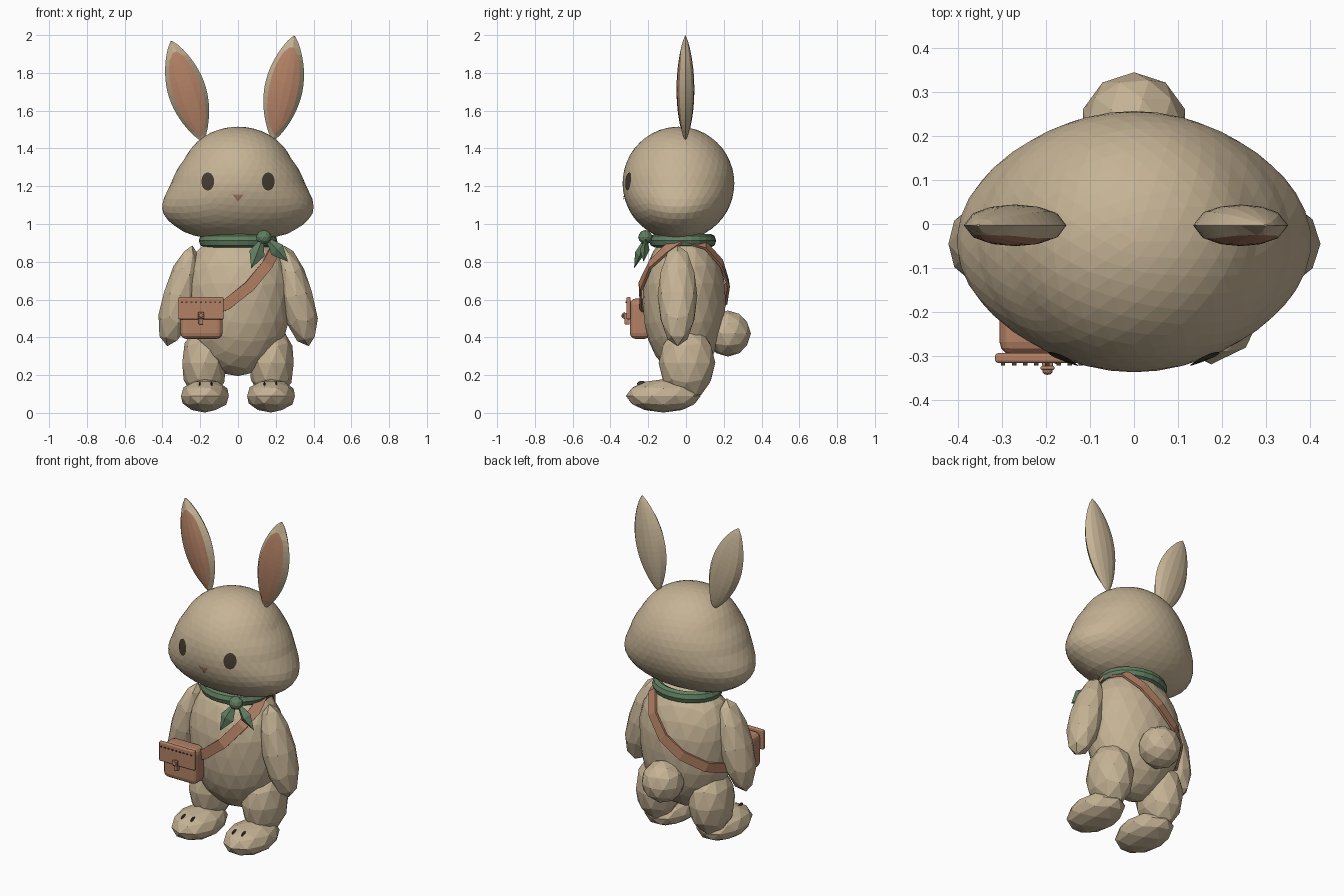
import bpy, bmesh
from math import sin, cos, pi, radians, sqrt
from mathutils import Vector, Matrix
from mathutils.bvhtree import BVHTree

cube = bpy.data.objects.get("Cube")
if cube:
    bpy.data.objects.remove(cube)


def material(name, rgb):
    m = bpy.data.materials.new(name)
    m.use_nodes = True
    m.diffuse_color = (*rgb, 1)
    m.node_tree.nodes["Principled BSDF"].inputs["Base Color"].default_value = (*rgb, 1)
    return m


FUR = material("beige fur", (0.56, 0.45, 0.30))
TAN = material("tan leather", (0.45, 0.22, 0.13))
GREEN = material("sage cloth", (0.12, 0.21, 0.12))
DARK = material("dark brown", (0.06, 0.045, 0.03))
NOSE = material("rosy brown", (0.38, 0.19, 0.13))


def finish(name, bm, *mats):
    bmesh.ops.recalc_face_normals(bm, faces=bm.faces)
    mesh = bpy.data.meshes.new(name)
    bm.to_mesh(mesh)
    bm.free()
    for m in mats:
        mesh.materials.append(m)
    obj = bpy.data.objects.new(name, mesh)
    bpy.context.collection.objects.link(obj)
    return obj


def surface(obj):
    bm = bmesh.new()
    bm.from_mesh(obj.data)
    tree = BVHTree.FromBMesh(bm)
    bm.free()
    return tree


def blob(name, loc, size, detail, mat=FUR, tilt=0, shape=None):
    """Faceted ellipsoid; shape bends the unit sphere before scaling."""
    bm = bmesh.new()
    bmesh.ops.create_icosphere(bm, subdivisions=detail, radius=1)
    spin = Matrix.Rotation(radians(tilt), 3, 'Y')
    for v in bm.verts:
        p = shape(v.co.copy()) if shape else v.co
        v.co = spin @ Vector(a * b for a, b in zip(p, size)) + Vector(loc)
    return finish(name, bm, mat)


def box(name, lo, hi, mat, bevel=0.0):
    bm = bmesh.new()
    bmesh.ops.create_cube(bm, size=1)
    for v in bm.verts:
        v.co = [l + (c + 0.5) * (h - l) for c, l, h in zip(v.co, lo, hi)]
    obj = finish(name, bm, mat)
    if bevel:
        mod = obj.modifiers.new("bevel", 'BEVEL')
        mod.width, mod.segments = bevel, 3
    return obj


def tube(name, rings, mat):
    """Closed loop of matching cross-sections."""
    bm = bmesh.new()
    vs = [[bm.verts.new(p) for p in ring] for ring in rings]
    n = len(vs[0])
    for i, a in enumerate(vs):
        b = vs[(i + 1) % len(vs)]
        for j in range(n):
            k = (j + 1) % n
            bm.faces.new((a[j], a[k], b[k], b[j]))
    return finish(name, bm, mat)


# Head: round from the side, wide cheeks low down
CHEEKS = [(-1, 2.2), (-.8, 1.75), (-.47, 1.54), (-.29, 1.4), (-.05, 1.22), (.45, 1.06), (1.01, 1.1)]


def cheek_shape(p):
    for (h0, w0), (h1, w1) in zip(CHEEKS, CHEEKS[1:]):
        if p.z <= h1:
            p.x *= w0 + (w1 - w0) * (p.z - h0) / (h1 - h0)
            break
    return p


head = blob("head", (0, -.04, 1.215), (.295, .296, .3), 4, shape=cheek_shape)
head_tree = surface(head)


# Painted face details laid on the head
def decal(name, cx, cz, rx, rz, sides, mat):
    def put(x, z):
        hit = head_tree.ray_cast(Vector((x, -2, z)), Vector((0, 1, 0)))[0]
        return bm.verts.new(hit + Vector((0, -.006, 0)))

    bm = bmesh.new()
    centre = put(cx, cz)
    rings = [[put(cx + f * rx * cos(a), cz + f * rz * sin(a))
              for a in (2 * pi * i / sides - pi / 2 for i in range(sides))] for f in (.5, 1)]
    for i in range(sides):
        j = (i + 1) % sides
        bm.faces.new((centre, rings[0][i], rings[0][j]))
        bm.faces.new((rings[0][i], rings[1][i], rings[1][j], rings[0][j]))
    return finish(name, bm, mat)


for side, s in (("left", 1), ("right", -1)):
    decal(side + "_eye", .16 * s, 1.225, .034, .048, 18, DARK)
decal("nose", 0, 1.144, .035, .026, 3, NOSE)


# Ears: leaf lofts whose front has a tan inner panel
def ear(name, base, length, tilt):
    rows, w_max, d_max = 18, .101, .047
    bm = bmesh.new()
    loops = []
    for i in range(rows + 1):
        t = .004 + .992 * i / rows
        w = w_max * sin(pi * t) ** .75
        d = d_max * sin(pi * t) ** .7
        inner = max(0, (t - .09) / .8 * (1 - (t - .09) / .8))
        f = max(.06, min(.8, .076 * (4 * inner) ** .55 / w))
        front = [(u, -1) for u in (-1, -f, -f / 2, 0, f / 2, f, 1)]
        back = [(u, 1) for u in (.75, .4, 0, -.4, -.75)]
        loops.append([bm.verts.new((u * w, q * d * sqrt(1 - u * u), t * length))
                      for u, q in front + back])
    n = len(loops[0])
    for i in range(rows):
        for j in range(n):
            k = (j + 1) % n
            face = bm.faces.new((loops[i][j], loops[i][k], loops[i + 1][k], loops[i + 1][j]))
            face.material_index = int(1 <= j <= 4 and .08 * rows < i + .5 < .9 * rows)
    bm.faces.new(loops[0])
    bm.faces.new(loops[-1])
    bm.transform(Matrix.Translation(base) @ Matrix.Rotation(radians(tilt), 4, 'Y'))
    return finish(name, bm, FUR, TAN)


ear("right_ear", (-.185, -.003, 1.435), .562, -17.5)
ear("left_ear", (.185, -.003, 1.44), .57, 11.5)


# Body and tail
def egg(p):
    p.x *= 1 + .2 * max(0, p.z)
    p.y *= 1 + .1 * max(0, p.z)
    return p


body = blob("body", (0, -.01, .58), (.28, .22, .385), 3, shape=egg)
blob("tail", (0, .222, .42), (.122, .122, .122), 2)


# Limbs, mirrored
def arm_shape(p):
    w = 1 - .14 * p.z
    return Vector((p.x * w, p.y, p.z))


for side, s in (("left", 1), ("right", -1)):
    blob(side + "_arm", (.308 * s, -.045, .62), (.09, .105, .275), 2, tilt=-14 * s, shape=arm_shape)
    blob(side + "_leg", (.178 * s, .005, .265), (.123, .15, .2), 2)
    foot = blob(side + "_foot", (.175 * s, -.12, .09), (.133, .198, .088), 2)
    tree = surface(foot)
    for k, x in enumerate((.14, .203)):
        p = tree.ray_cast(Vector((x * s, -.235, 1)), Vector((0, 0, -1)))[0]
        blob(f"{side}_toe_line_{k + 1}", p, (.005, .024, .014), 2, DARK)

# Neck scarf with knot and two tails
rings = []
for i in range(24):
    a = 2 * pi * i / 24
    rings.append([((.178 + .03 * cos(b)) * cos(a), -.018 + (.148 + .03 * cos(b)) * sin(a),
                   .912 + .036 * sin(b)) for b in (2 * pi * j / 8 for j in range(8))])
tube("scarf", rings, GREEN)
blob("scarf_knot", (.137, -.215, .93), (.042, .038, .038), 2, GREEN)


def petal(name, start, end, width, thick):
    a, b = Vector(start), Vector(end)
    across = (b - a).cross(Vector((0, 1, 0))).normalized()
    out = across.cross(b - a).normalized()
    mid = a.lerp(b, .55)
    bm = bmesh.new()
    ends = [bm.verts.new(p) for p in (a, b)]
    belt = [bm.verts.new(mid + q) for q in (across * width, out * thick, -across * width, -out * thick)]
    for i in range(4):
        for e in ends:
            bm.faces.new((belt[i], belt[(i + 1) % 4], e))
    finish(name, bm, GREEN)


petal("scarf_tail_inner", (.137, -.21, .94), (.07, -.275, .765), .042, .025)
petal("scarf_tail_outer", (.137, -.21, .94), (.265, -.225, .80), .04, .025)

# Shoulder strap hugging the body
PATH = [(.19, -.03, .93), (.21, -.12, .875), (.16, -.2, .79), (.06, -.235, .67), (-.06, -.245, .575),
        (-.2, -.225, .52), (-.28, -.1, .5), (-.29, .02, .5), (-.24, .14, .53), (-.12, .215, .6),
        (0, .235, .69), (.1, .21, .8), (.17, .12, .91)]
body_tree = surface(body)
fits = []
for p in PATH:
    co, normal = body_tree.find_nearest(Vector(p))[:2]
    fits.append((co + normal * .018, normal))
rings = []
for i, (p, normal) in enumerate(fits):
    run = fits[(i + 1) % len(fits)][0] - fits[i - 1][0]
    wide = normal.cross(run).normalized() * .029
    thick = normal * .007
    rings.append([p + wide + thick, p - wide + thick, p - wide - thick, p + wide - thick])
tube("bag_strap", rings, TAN)

# Satchel with flap, clasp and stitching
box("bag_pouch", (-.305, -.297, .392), (-.082, -.19, .605), TAN, .03)
box("bag_flap", (-.315, -.315, .495), (-.076, -.293, .613), TAN, .007)
box("bag_clasp_strap", (-.208, -.325, .468), (-.184, -.298, .53), TAN, .004)
box("bag_clasp_plate", (-.212, -.331, .497), (-.18, -.322, .533), TAN, .004)
blob("bag_clasp_stud", (-.196, -.334, .515), (.012, .008, .012), 2, TAN)
for i in range(9):
    x = -.297 + i * .0252
    box(f"bag_stitch_{i + 1}", (x - .005, -.321, .583), (x + .005, -.314, .589), DARK)
